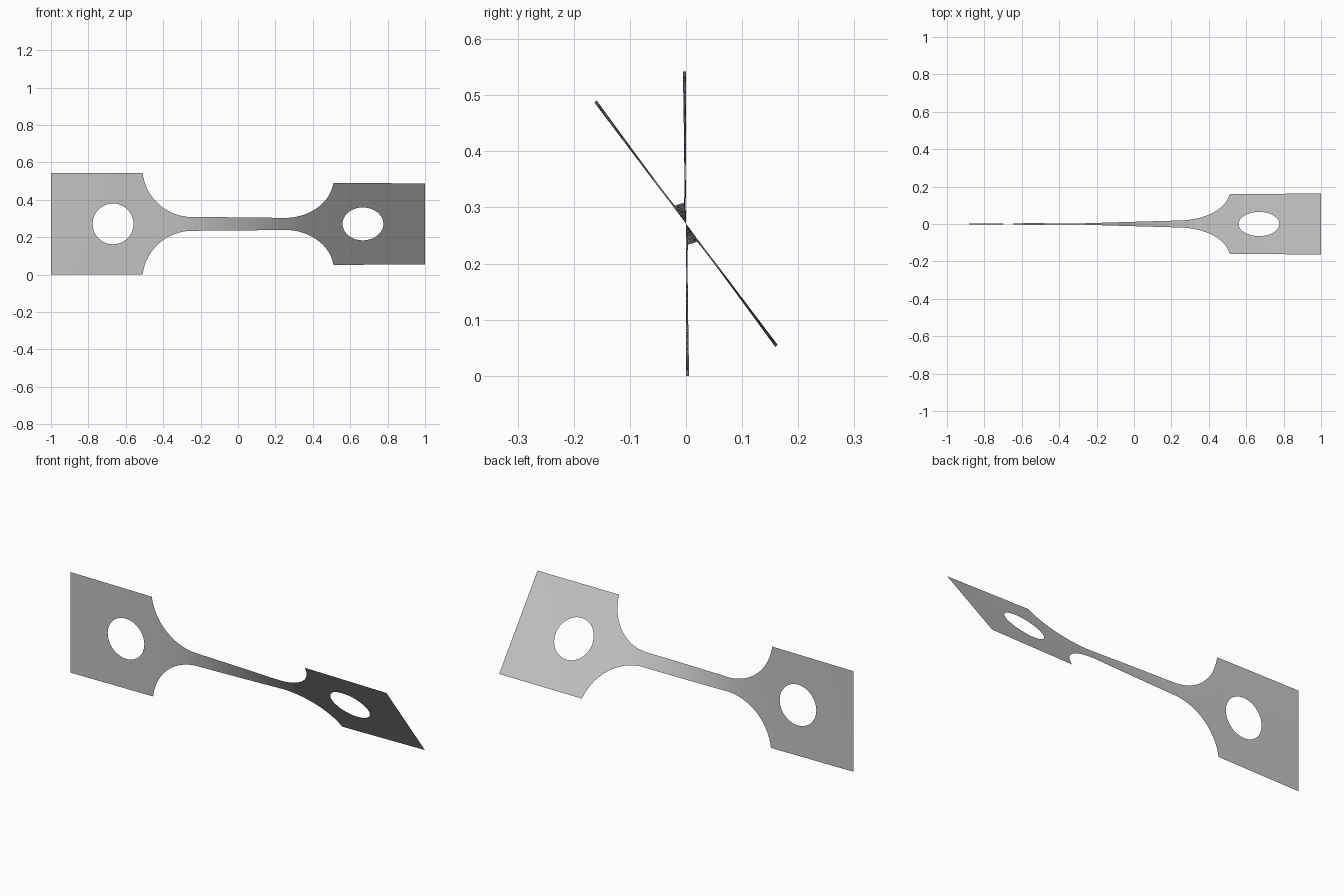
import bpy, bmesh, math

cube = bpy.data.objects.get("Cube")
if cube:
    bpy.data.objects.remove(cube, do_unlink=True)

TAB, NECK = 0.271, 0.037         # half heights
ARC_R, ARC_X = 0.267, 0.245      # fillet between neck and tab
HOLE_X, HOLE_R = 0.668, 0.109
TWIST = math.radians(37.1)
ROWS = 6


def half_height(x):
    dx = abs(x) - ARC_X
    if dx <= 0:
        return NECK
    if dx >= ARC_R:
        return TAB
    return min(TAB, NECK + ARC_R - math.sqrt(ARC_R ** 2 - dx ** 2))


def hole_height(x):
    d = HOLE_R ** 2 - (abs(x) - HOLE_X) ** 2
    return math.sqrt(d) if d > 1e-7 else 0.0


# Column positions along one half, dense on the fillet and the hole
end_angle = math.acos((NECK + ARC_R - TAB) / ARC_R)
half = [ARC_X * i / 16 for i in range(16)]
half += [ARC_X + ARC_R * math.sin(end_angle * i / 32) for i in range(33)]
half += [HOLE_X - HOLE_R * math.cos(math.pi * i / 40) for i in range(41)]
half += [0.85, 0.92, 1.0]
columns = [-x for x in reversed(half[1:])] + half

# Twist grows fastest where the strip is narrow
angles = [0.0]
for a, b in zip(columns, columns[1:]):
    angles.append(angles[-1] + (b - a) / half_height((a + b) / 2) ** 1.5)
angles = [TWIST * a / angles[-1] for a in angles]

# Sheet made of an upper and a lower strip, joined on the centre line
bm = bmesh.new()
for side in (1, -1):
    grid = []
    for x, ang in zip(columns, angles):
        low, high = hole_height(x), half_height(x)
        col = []
        for r in range(ROWS + 1):
            t = side * (low + (high - low) * r / ROWS)
            col.append(bm.verts.new((x, -t * math.sin(ang), TAB + t * math.cos(ang))))
        grid.append(col)
    for c, d in zip(grid, grid[1:]):
        for r in range(ROWS):
            quad = [c[r], d[r], d[r + 1], c[r + 1]]
            bm.faces.new(quad if side > 0 else quad[::-1])
bmesh.ops.remove_doubles(bm, verts=bm.verts, dist=0.00005)

mesh = bpy.data.meshes.new("twisted_test_strip")
bm.to_mesh(mesh)
bm.free()
mesh.shade_smooth()
strip = bpy.data.objects.new("twisted_test_strip", mesh)
bpy.context.collection.objects.link(strip)

# Plain grey metal
grey = bpy.data.materials.new("light_grey")
grey.use_nodes = True
colour = (0.55, 0.55, 0.55, 1)
grey.diffuse_color = colour
grey.node_tree.nodes["Principled BSDF"].inputs["Base Color"].default_value = colour
mesh.materials.append(grey)
